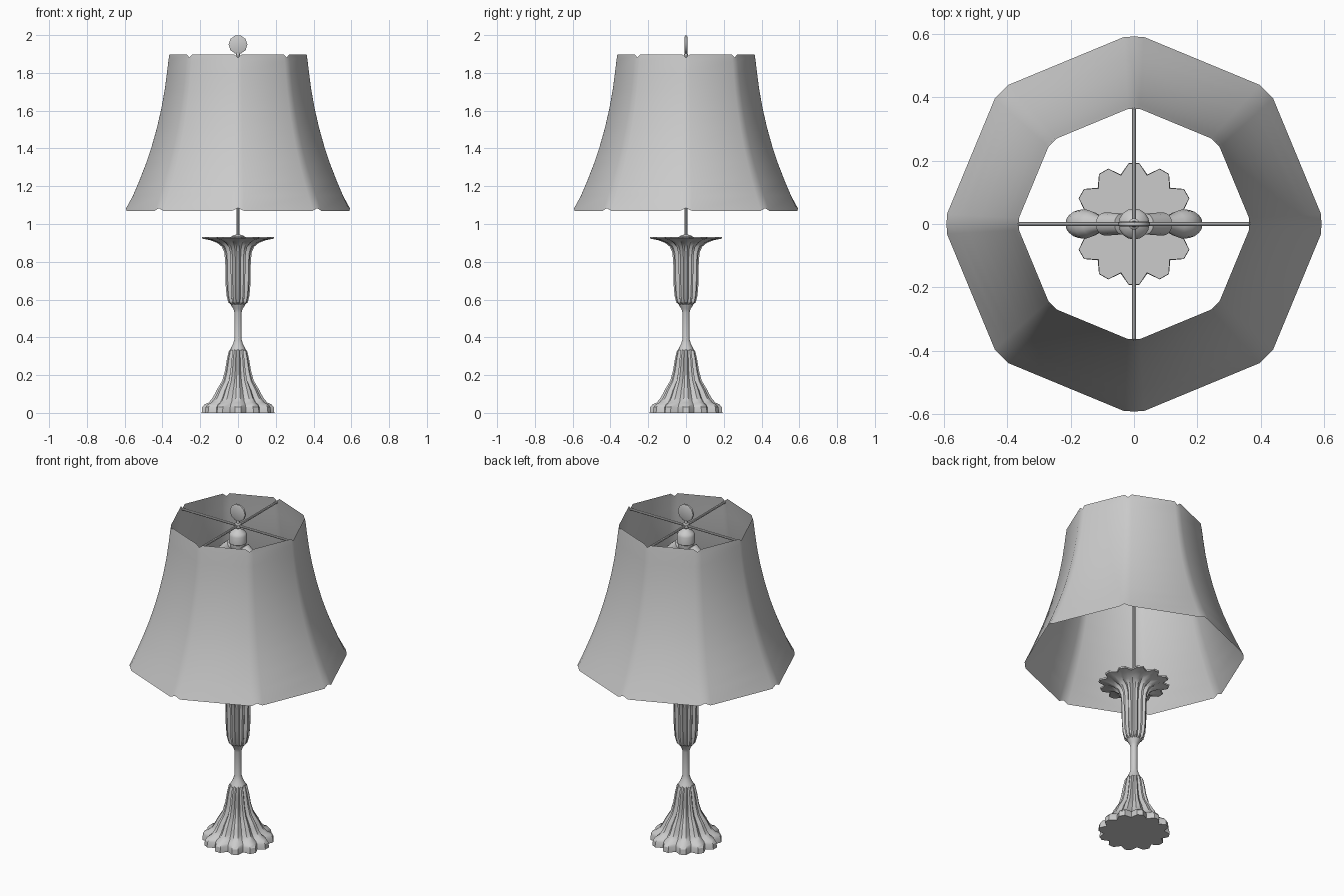
import bpy, bmesh, math
from mathutils import Vector

if "Cube" in bpy.data.objects:
    bpy.data.objects.remove(bpy.data.objects["Cube"])


def finish(name, bm, angle=30):
    bmesh.ops.recalc_face_normals(bm, faces=bm.faces)
    me = bpy.data.meshes.new(name)
    bm.to_mesh(me)
    bm.free()
    ob = bpy.data.objects.new(name, me)
    bpy.context.collection.objects.link(ob)
    bpy.ops.object.select_all(action='DESELECT')
    ob.select_set(True)
    bpy.context.view_layer.objects.active = ob
    bpy.ops.object.shade_smooth_by_angle(angle=math.radians(angle))
    return ob


def skin(name, rings, caps=True, angle=30):
    """Join closed rings of points into one surface."""
    bm = bmesh.new()
    loops = [[bm.verts.new(p) for p in ring] for ring in rings]
    n = len(loops[0])
    for a, b in zip(loops, loops[1:]):
        for i in range(n):
            j = (i + 1) % n
            bm.faces.new((a[i], a[j], b[j], b[i]))
    if caps:
        bm.faces.new(loops[0])
        bm.faces.new(loops[-1])
    return finish(name, bm, angle)


def turned(name, profile, start, direction, sides=12):
    """Lathe a (distance, radius) profile along any axis."""
    rot = Vector((0, 0, 1)).rotation_difference(Vector(direction).normalized())
    rings = []
    for d, r in profile:
        rings.append([Vector(start) + rot @ Vector((r * math.cos(t), r * math.sin(t), d))
                      for t in (2 * math.pi * i / sides for i in range(sides))])
    return skin(name, rings, angle=40)


def fluted(name, profile, lobes=12):
    """Star section: each lobe has a blunt tip and a valley; profile is (z, radius, valley ratio)."""
    rings = []
    for z, r, v in profile:
        ring = []
        for k in range(lobes):
            for off, s in ((-5, 1), (5, 1), (15, v)):
                t = math.radians(k * 360 / lobes + off)
                ring.append((r * s * math.cos(t), r * s * math.sin(t), z))
        rings.append(ring)
    return skin(name, rings)


# Spreading fluted foot
fluted("fluted_foot", [
    (0, .193, .84), (.03, .19, .84), (.045, .178, .84), (.055, .155, .85),
    (.08, .135, .86), (.105, .121, .86), (.115, .117, .86), (.135, .105, .84),
    (.17, .084, .82), (.22, .070, .80), (.28, .060, .80), (.325, .050, .82), (.335, .042, .9)])

# Slender neck
turned("neck", [(.33, .044), (.345, .036), (.365, .026), (.39, .019), (.53, .019),
                (.55, .024), (.565, .034), (.575, .038)], (0, 0, 0), (0, 0, 1), 16)

# Fluted cup opening into a star-shaped rim
fluted("fluted_cup", [
    (.572, .036, .9), (.585, .052, .84), (.62, .061, .80), (.68, .066, .79), (.80, .068, .79),
    (.85, .073, .80), (.88, .086, .81), (.90, .110, .83), (.915, .150, .83),
    (.922, .188, .83), (.930, .192, .83)])

# Central rod with a small collar
turned("rod_collar", [(.925, .036), (.935, .034), (.942, .022), (.944, .008)], (0, 0, 0), (0, 0, 1))
turned("central_rod", [(.93, .007), (1.91, .007)], (0, 0, 0), (0, 0, 1), 8)

# Socket cluster under the shade top
turned("socket_hub", [(1.72, .028), (1.745, .040), (1.77, .040), (1.775, .049), (1.82, .049),
                      (1.835, .042), (1.845, .025), (1.855, .012)], (0, 0, 0), (0, 0, 1), 16)

# Two sockets and bulbs angled outward and down
for side, s in (("left", -1), ("right", 1)):
    d = (s, 0, -1)
    turned(side + "_socket", [(0, .018), (.005, .033), (.06, .036), (.085, .036), (.09, .028)],
           (s * .035, 0, 1.755), d)
    turned(side + "_bulb", [(.08, .025), (.11, .028), (.14, .040), (.17, .047), (.20, .044),
                            (.225, .032), (.238, .012)], (s * .035, 0, 1.755), d)

# Shade spider: four spokes and a hub
for i, name in enumerate(("right", "back", "left", "front")):
    t = i * math.pi / 2
    turned(name + "_spoke", [(0, .007), (.364, .007)], (0, 0, 1.873),
           (math.cos(t), math.sin(t), 0), 8)
turned("spider_hub", [(1.862, .018), (1.884, .018), (1.89, .010), (1.905, .009)],
       (0, 0, 0), (0, 0, 1))

# Flat disc finial facing the front
turned("finial_disc", [(0, .042), (.003, .05), (.013, .05), (.016, .042)],
       (0, -.008, 1.95), (0, 1, 0), 10)

# Flared eight-panel shade, rims notched at the corners
rows = [(1.07, .592), (1.15, .556), (1.23, .522), (1.32, .487), (1.41, .457), (1.51, .429),
        (1.61, .406), (1.71, .388), (1.80, .376), (1.86, .369), (1.897, .364)]
rings = []
for n, (z, r) in enumerate(rows):
    notch = .014 if n == 0 else -.016 if n == len(rows) - 1 else 0
    ring = []
    for k in range(8):
        for off in (-3, 0, 3):
            t = math.radians(k * 45 + off)
            dz = notch if off == 0 else 0
            ring.append((r * math.cos(t), r * math.sin(t), z + dz))
    rings.append(ring)
skin("lamp_shade", rings, caps=False, angle=35)
